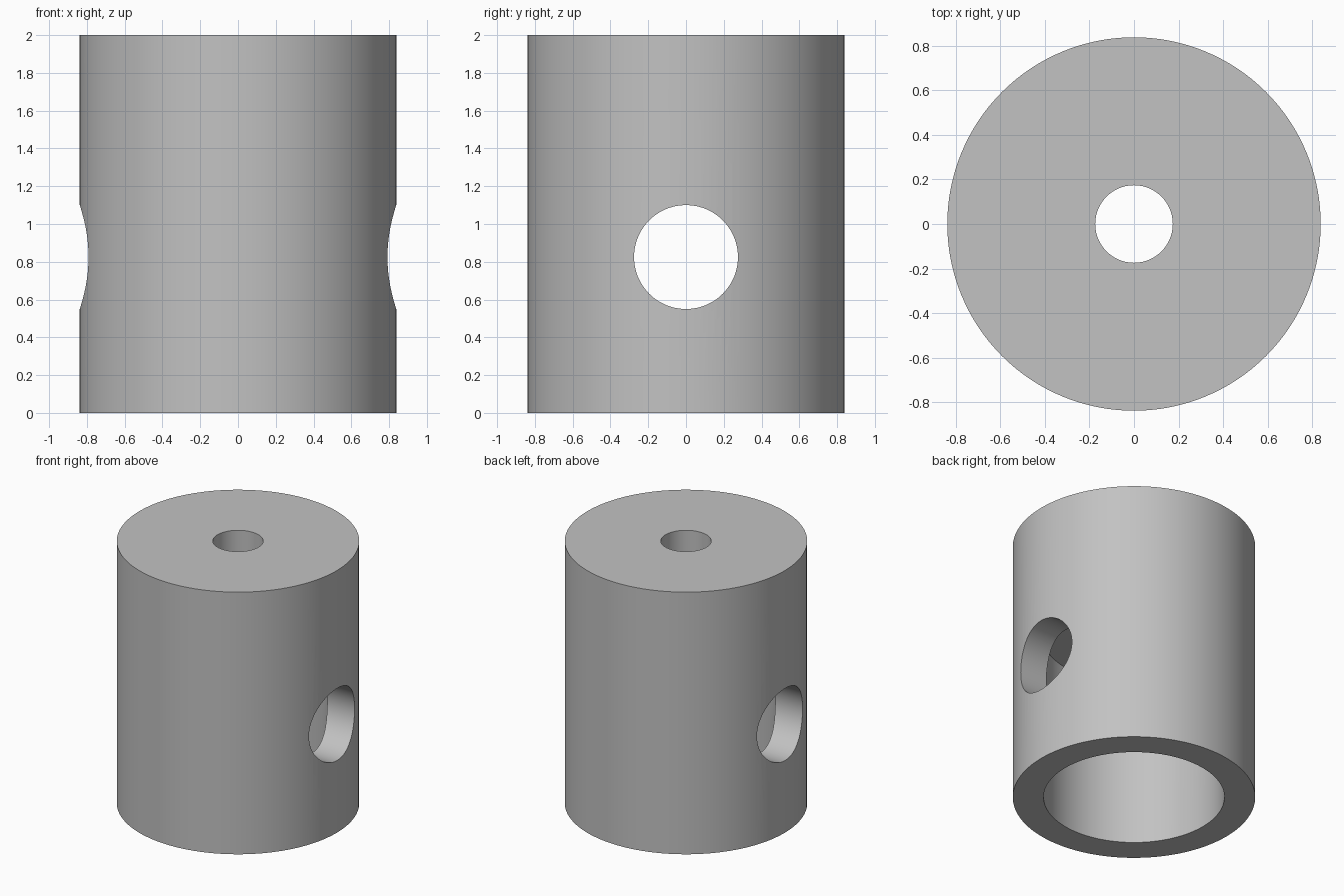
import bpy, math

old = bpy.data.objects.get("Cube")
if old:
    bpy.data.objects.remove(old, do_unlink=True)

HEIGHT, RADIUS = 2.0, 0.838
BORE_RADIUS, BORE_DEPTH = 0.625, 1.27
TOP_HOLE_RADIUS = 0.174
SIDE_HOLE_RADIUS, SIDE_HOLE_Z = 0.275, 0.825

grey = bpy.data.materials.new("plain grey")
grey.use_nodes = True
colour = (0.54, 0.54, 0.54, 1)
grey.diffuse_color = colour
grey.node_tree.nodes["Principled BSDF"].inputs["Base Color"].default_value = colour


def cylinder(name, radius, z0, z1):
    bpy.ops.mesh.primitive_cylinder_add(vertices=128, radius=radius, depth=z1 - z0,
                                        location=(0, 0, (z0 + z1) / 2))
    obj = bpy.context.object
    obj.name = name
    obj.data.materials.append(grey)
    return obj


def cut(body, cutter):
    mod = body.modifiers.new(cutter.name, 'BOOLEAN')
    mod.operation = 'DIFFERENCE'
    mod.solver = 'EXACT'
    mod.object = cutter
    bpy.context.view_layer.objects.active = body
    bpy.ops.object.modifier_apply(modifier=mod.name)
    bpy.data.objects.remove(cutter, do_unlink=True)


# Solid outer sleeve
body = cylinder("sleeve_body", RADIUS, 0, HEIGHT)

# Wide blind bore from below
cut(body, cylinder("bore_cutter", BORE_RADIUS, -0.5, BORE_DEPTH))

# Narrow hole through the top
cut(body, cylinder("top_hole_cutter", TOP_HOLE_RADIUS, 1, HEIGHT + 0.5))

# Cross hole through both side walls
cross = cylinder("cross_hole_cutter", SIDE_HOLE_RADIUS, -1.5, 1.5)
cross.rotation_euler.y = math.pi / 2
cross.location.z = SIDE_HOLE_Z
bpy.context.view_layer.update()
cut(body, cross)

# Smooth walls with crisp rims
bpy.ops.object.select_all(action='DESELECT')
body.select_set(True)
bpy.context.view_layer.objects.active = body
bpy.ops.object.shade_smooth_by_angle(angle=math.radians(30))
